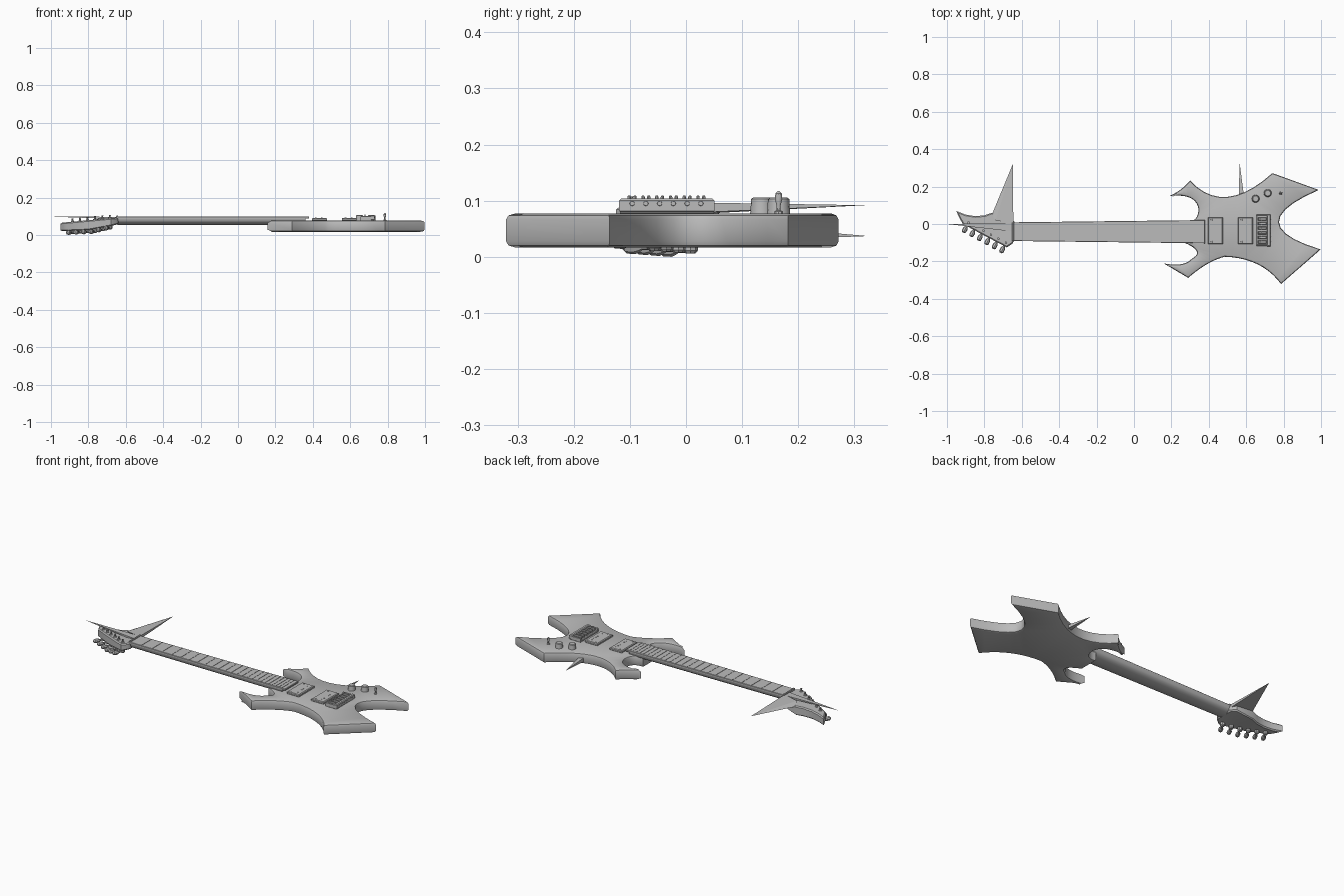
import bpy, bmesh, math
from mathutils import Vector, Matrix

cube = bpy.data.objects.get("Cube")
if cube:
    bpy.data.objects.remove(cube, do_unlink=True)

grey = bpy.data.materials.new("light grey")
grey.use_nodes = True
COLOUR = (0.5, 0.5, 0.5, 1)
grey.diffuse_color = COLOUR
grey.node_tree.nodes["Principled BSDF"].inputs["Base Color"].default_value = COLOUR


def finish(name, bm, angle=35):
    bmesh.ops.recalc_face_normals(bm, faces=bm.faces)
    mesh = bpy.data.meshes.new(name)
    bm.to_mesh(mesh)
    bm.free()
    mesh.materials.append(grey)
    ob = bpy.data.objects.new(name, mesh)
    bpy.context.collection.objects.link(ob)
    bpy.ops.object.select_all(action="DESELECT")
    ob.select_set(True)
    bpy.context.view_layer.objects.active = ob
    bpy.ops.object.shade_smooth_by_angle(angle=math.radians(angle))


def prism(name, outline, bottom, top, bevel=0.0, segments=1):
    """Upright prism; bottom and top give the height at each x."""
    bm = bmesh.new()
    low = [bm.verts.new((x, y, bottom(x))) for x, y in outline]
    high = [bm.verts.new((x, y, top(x))) for x, y in outline]
    caps = [bm.faces.new(low[::-1]), bm.faces.new(high)]
    rims = [e for f in caps for e in f.edges]
    n = len(outline)
    for i in range(n):
        j = (i + 1) % n
        bm.faces.new((low[i], low[j], high[j], high[i]))
    bmesh.ops.recalc_face_normals(bm, faces=bm.faces)
    if bevel:
        bmesh.ops.bevel(bm, geom=rims, offset=bevel, segments=segments,
                        profile=0.5, affect="EDGES")
    bmesh.ops.triangulate(bm, faces=[f for f in bm.faces if len(f.verts) > 4])
    finish(name, bm)


def box(name, x, y, z, bevel=0.0):
    """Box from (min, max) pairs."""
    outline = [(x[0], y[0]), (x[1], y[0]), (x[1], y[1]), (x[0], y[1])]
    prism(name, outline, lambda _: z[0], lambda _: z[1], bevel)


def lathe(name, base, direction, profile, sides=12):
    """Rings of (distance, radius) stacked along a direction."""
    turn = Vector(direction).to_track_quat("Z", "Y").to_matrix().to_4x4()
    place = Matrix.Translation(base) @ turn
    bm = bmesh.new()
    rings = []
    for d, r in profile:
        rings.append([bm.verts.new(place @ Vector((r * math.cos(a), r * math.sin(a), d)))
                      for a in (2 * math.pi * k / sides for k in range(sides))])
    for a, b in zip(rings, rings[1:]):
        for k in range(sides):
            m = (k + 1) % sides
            bm.faces.new((a[k], a[m], b[m], b[k]))
    bm.faces.new(rings[0][::-1])
    bm.faces.new(rings[-1])
    finish(name, bm)


def spike(name, base, tip):
    """Flat tapered blade from a base polygon to a point."""
    bm = bmesh.new()
    ring = [bm.verts.new(p) for p in base]
    point = bm.verts.new(tip)
    bm.faces.new(ring)
    for i in range(len(ring)):
        bm.faces.new((ring[i], ring[(i + 1) % len(ring)], point))
    finish(name, bm, 20)


# Body: corners joined by curves through a middle point (None = straight)
path = [
    ((0.19, 0.15), (0.25, 0.185)), ((0.30, 0.232), (0.50, 0.145)),
    ((0.74, 0.272), None), ((0.988, 0.182), (0.775, 0.01)),
    ((0.998, -0.136), None), ((0.786, -0.321), (0.66, -0.215)),
    ((0.485, -0.175), (0.39, -0.215)), ((0.29, -0.288), None),
    ((0.158, -0.21), (0.25, -0.215)), ((0.31, -0.185), (0.335, -0.145)),
    ((0.27, -0.10), None), ((0.27, 0.015), (0.325, 0.025)),
    ((0.345, 0.08), (0.30, 0.14)),
]
outline = []
for i, (a, mid) in enumerate(path):
    a, b = Vector(a), Vector(path[(i + 1) % len(path)][0])
    if mid is None:
        outline.append(a)
        continue
    c = 2 * Vector(mid) - (a + b) / 2
    outline += [(1 - t) ** 2 * a + 2 * t * (1 - t) * c + t * t * b
                for t in (k / 10 for k in range(10))]
prism("body", outline, lambda x: 0.017, lambda x: 0.077, 0.011, 2)
spike("body_spike", [(0.56, 0.15, 0.03), (0.588, 0.15, 0.03),
                     (0.588, 0.15, 0.052), (0.56, 0.15, 0.052)], (0.565, 0.325, 0.037))

# Neck: half-round section, widening towards the body
NUT, END = -0.645, 0.38


def neck_edge(x, side):
    t = (x - NUT) / (END - NUT)
    return -0.041 + side * (0.05 + 0.012 * t)


bm = bmesh.new()
rings = []
for x in (NUT, 0.36):
    rings.append([])
    for k in range(13):
        a = math.pi * k / 12
        y = neck_edge(x, math.cos(a))
        rings[-1].append(bm.verts.new((x, y, 0.089 - 0.035 * math.sin(a) ** 0.8)))
for k in range(13):
    m = (k + 1) % 13
    bm.faces.new((rings[0][k], rings[0][m], rings[1][m], rings[1][k]))
bm.faces.new(rings[0])
bm.faces.new(rings[1])
finish("neck", bm, 50)

board = [(x, neck_edge(x, s)) for x, s in ((NUT, -1), (END, -1), (END, 1), (NUT, 1))]
prism("fretboard", board, lambda x: 0.087, lambda x: 0.098, 0.002)
for n in range(1, 25):
    x = NUT + 1.335 * (1 - 2 ** (-n / 12))
    box("fret", (x - 0.0015, x + 0.0015), (neck_edge(x, -0.95), neck_edge(x, 0.95)),
        (0.097, 0.0995))
box("nut", (NUT - 0.006, NUT + 0.004), (-0.091, 0.009), (0.085, 0.104), 0.002)


# Headstock: tilted back, with a hooked end
def head_top(x):
    return 0.093 + 0.092 * (x - NUT)


def head_bottom(x):
    return 0.056 + 0.25 * (x - NUT) if x > -0.76 else 0.027 + 0.04 * (x + 0.76)


head = [(-0.64, 0.012), (-0.66, 0.045), (-0.76, 0.06), (-0.80, 0.046), (-0.85, 0.042),
        (-0.90, 0.05), (-0.95, 0.07), (-0.935, 0.035), (-0.915, 0.0), (-0.80, -0.062),
        (-0.68, -0.125), (-0.65, -0.105), (-0.64, -0.088)]
prism("headstock", head, head_bottom, head_top, 0.006)
spike("headstock_blade", [(-0.645, 0.0, 0.078), (-0.645, 0.0, 0.097),
                          (-0.74, 0.02, 0.094), (-0.76, 0.05, 0.078)], (-0.648, 0.32, 0.092))
spike("headstock_needle", [(-0.65, -0.04, 0.085), (-0.65, -0.04, 0.097),
                           (-0.65, 0.005, 0.097), (-0.65, 0.005, 0.085)], (-1.0, 0.0, 0.098))

# Tuners: post on top, gear case below, button past the lower edge
out = Vector((-0.45, -0.89, 0)).normalized()
for k in range(6):
    x = -0.885 + 0.04 * k
    y = 0.008 - 0.0215 * k
    z, low = head_top(x), head_bottom(x)
    lathe("tuner_post", (x, y, z - 0.004), (0, 0, 1),
          [(0, 0.009), (0.007, 0.009), (0.008, 0.005), (0.018, 0.004), (0.022, 0.006)], 10)
    lathe("tuner_case", (x, y, low + 0.004), (0, 0, -1),
          [(0, 0.013), (0.015, 0.013), (0.02, 0.009)], 8)
    lathe("tuner_button", (x, y, low - 0.009), out,
          [(0, 0.006), (0.024, 0.006), (0.03, 0.01), (0.038, 0.013),
           (0.055, 0.012), (0.061, 0.006)], 8)

# Pickups: solid block with pole pieces and corner screws
for name, x in (("neck_pickup", 0.435), ("bridge_pickup", 0.595)):
    box(name, (x - 0.04, x + 0.04), (-0.108, 0.036), (0.075, 0.091), 0.004)
    for k in range(6):
        lathe(name + "_pole", (x + 0.014, -0.081 + 0.018 * k, 0.089), (0, 0, 1),
              [(0, 0.004), (0.0035, 0.004)], 8)
    for y in (-0.095, 0.023):
        lathe(name + "_screw", (x - 0.02, y, 0.089), (0, 0, 1), [(0, 0.006), (0.004, 0.004)], 8)

# Bridge: plate with end walls, a tail block and six saddles
box("bridge_plate", (0.655, 0.728), (-0.118, 0.05), (0.075, 0.086), 0.003)
box("bridge_tail", (0.71, 0.73), (-0.119, 0.051), (0.078, 0.104), 0.004)
for y in (-0.118, 0.042):
    box("bridge_wall", (0.655, 0.728), (y, y + 0.008), (0.08, 0.1), 0.002)
for k in range(6):
    y = -0.096 + 0.0245 * k
    box("saddle", (0.664, 0.708), (y - 0.008, y + 0.008), (0.085, 0.102), 0.003)
    for side in (-0.005, 0.005):
        lathe("saddle_screw", (0.68, y + side, 0.1), (0, 0, 1),
              [(0, 0.003), (0.007, 0.003), (0.009, 0.002)], 8)
    lathe("string_anchor", (0.728, y, 0.095), (1, 0, 0), [(0, 0.005), (0.004, 0.004)], 8)

# Controls: two knobs and a teardrop switch
for x, y in ((0.65, 0.135), (0.715, 0.165)):
    lathe("knob", (x, y, 0.075), (0, 0, 1),
          [(0, 0.021), (0.008, 0.02), (0.028, 0.019), (0.031, 0.015)], 16)
lathe("switch_lever", (0.785, 0.165, 0.075), (0, 0, 1),
      [(0, 0.009), (0.006, 0.008), (0.008, 0.004), (0.017, 0.004),
       (0.028, 0.007), (0.038, 0.006), (0.042, 0.002)], 10)
